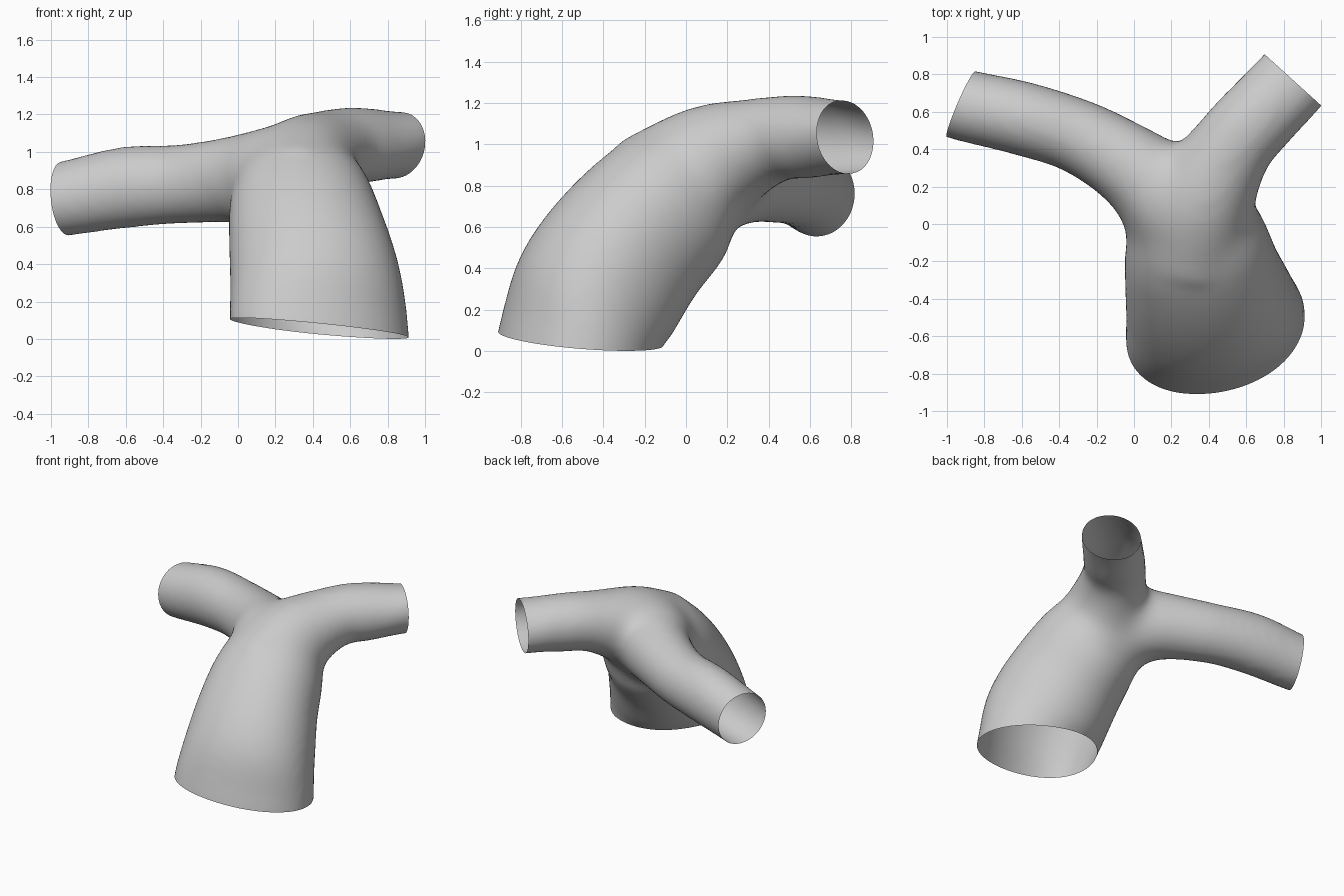
import bpy, bmesh
from math import sin, cos, pi, radians
from mathutils import Vector

if "Cube" in bpy.data.objects:
    bpy.data.objects.remove(bpy.data.objects["Cube"], do_unlink=True)

SIDES, STEPS = 40, 8


def spline(keys):
    """Catmull-Rom through (x, y, z, side radius, other radius, roll)."""
    k = [Vector(p) for p in keys]
    k = [2 * k[0] - k[1]] + k + [2 * k[-1] - k[-2]]
    out = []
    for a, b, c, d in zip(k, k[1:], k[2:], k[3:]):
        for i in range(STEPS):
            t = i / STEPS
            out.append(0.5 * (2 * b + (c - a) * t + (2 * a - 5 * b + 4 * c - d) * t**2
                              + (3 * b - a - 3 * c + d) * t**3))
    return out + [k[-2]]


def add_tube(bm, keys, side, squareness=0):
    """Closed tube swept along the path; squareness fills out the front corners."""
    pts = spline(keys)
    pos = [Vector(p[:3]) for p in pts]
    rings = []
    for i, p in enumerate(pts):
        t = (pos[min(i + 1, len(pos) - 1)] - pos[max(i - 1, 0)]).normalized()
        u = Vector(side)
        u = (u - u.dot(t) * t).normalized()
        v = t.cross(u)
        r = radians(p[5])
        u, v = u * cos(r) + v * sin(r), v * cos(r) - u * sin(r)
        ring = []
        for j in range(SIDES):
            a = 2 * pi * j / SIDES
            bulge = 1 - squareness * sin(3 * (a + r))
            ring.append(bm.verts.new(pos[i] + (u * p[3] * cos(a) + v * p[4] * sin(a)) * bulge))
        rings.append(ring)
    for lo, hi in zip(rings, rings[1:]):
        for j in range(SIDES):
            n = (j + 1) % SIDES
            bm.faces.new((lo[j], lo[n], hi[n], hi[j]))
    bm.faces.new(rings[0][::-1])
    bm.faces.new(rings[-1])


bm = bmesh.new()
# Wide trunk, leaning back as it rises
add_tube(bm, [(0.45, -0.58, -0.2, 0.493, 0.364, 22), (0.437, -0.535, 0.05, 0.493, 0.364, 22),
              (0.415, -0.435, 0.29, 0.463, 0.41, 16), (0.37, -0.265, 0.535, 0.422, 0.4, 6),
              (0.32, -0.03, 0.765, 0.37, 0.365, 0), (0.28, 0.12, 0.86, 0.29, 0.27, 0)],
         (1, 0, 0), 0.025)
# Branch towards -x
add_tube(bm, [(0.3, -0.14, 0.7, 0.28, 0.3, 0), (0.2, 0.09, 0.835, 0.28, 0.3, 0),
              (0.03, 0.275, 0.855, 0.24, 0.25, 0),
              (-0.28, 0.46, 0.83, 0.2, 0.212, 0), (-0.6, 0.565, 0.81, 0.198, 0.217, 0),
              (-0.925, 0.64, 0.75, 0.192, 0.2, 0), (-1.15, 0.72, 0.72, 0.192, 0.2, 0)],
         (0.4, 0.9, 0))
# Branch towards +x
add_tube(bm, [(0.34, -0.14, 0.74, 0.3, 0.34, 0), (0.37, 0.13, 0.915, 0.285, 0.295, 0),
              (0.52, 0.41, 1.02, 0.228, 0.215, 0), (0.68, 0.59, 1.035, 0.212, 0.2, 0),
              (0.85, 0.77, 1.035, 0.212, 0.175, -20), (1.0, 0.94, 1.035, 0.212, 0.175, -20)],
         (0.74, -0.67, 0))
mesh = bpy.data.meshes.new("forked_tube")
bm.to_mesh(mesh)
bm.free()
tube = bpy.data.objects.new("forked_tube", mesh)
bpy.context.collection.objects.link(tube)
bpy.context.view_layer.objects.active = tube
tube.select_set(True)

# Fuse the three tubes
fuse = tube.modifiers.new("fuse", "REMESH")
fuse.mode = "VOXEL"
fuse.voxel_size = 0.025
bpy.ops.object.modifier_apply(modifier="fuse")

# Soften everything lightly, and the fork strongly
fork = tube.vertex_groups.new(name="fork")
for v in tube.data.vertices:
    distance = (v.co - Vector((0.22, 0.2, 0.9))).length
    fork.add([v.index], max(0, min(1, (0.58 - distance) / 0.2)), "REPLACE")
for name, group, count in (("soften_fork", "fork", 70), ("soften_all", "", 12)):
    soften = tube.modifiers.new(name, "SMOOTH")
    soften.factor = 0.5
    soften.iterations = count
    soften.vertex_group = group
    bpy.ops.object.modifier_apply(modifier=name)
tube.vertex_groups.clear()

# Cut the three ends open
mesh = tube.data
bm = bmesh.new()
bm.from_mesh(mesh)
for centre, normal in (((0.435, -0.525, 0.055), (-0.092, -0.074, -1)),
                       ((-0.925, 0.64, 0.755), (-0.915, 0.4, -0.1)),
                       ((0.85, 0.77, 1.04), (0.67, 0.74, 0))):
    c = Vector(centre)
    faces = [f for f in bm.faces if (f.calc_center_median() - c).length < 0.7]
    geom = set(faces)
    for f in faces:
        geom.update(f.verts)
        geom.update(f.edges)
    bmesh.ops.bisect_plane(bm, geom=list(geom), plane_co=c, plane_no=normal, clear_outer=True)
bm.to_mesh(mesh)
bm.free()

# Plain grey surface
grey = bpy.data.materials.new("light_grey")
grey.use_nodes = True
colour = (0.6, 0.6, 0.6, 1)
grey.diffuse_color = colour
grey.node_tree.nodes["Principled BSDF"].inputs["Base Color"].default_value = colour
mesh.materials.clear()
mesh.materials.append(grey)
bpy.ops.object.shade_smooth()
